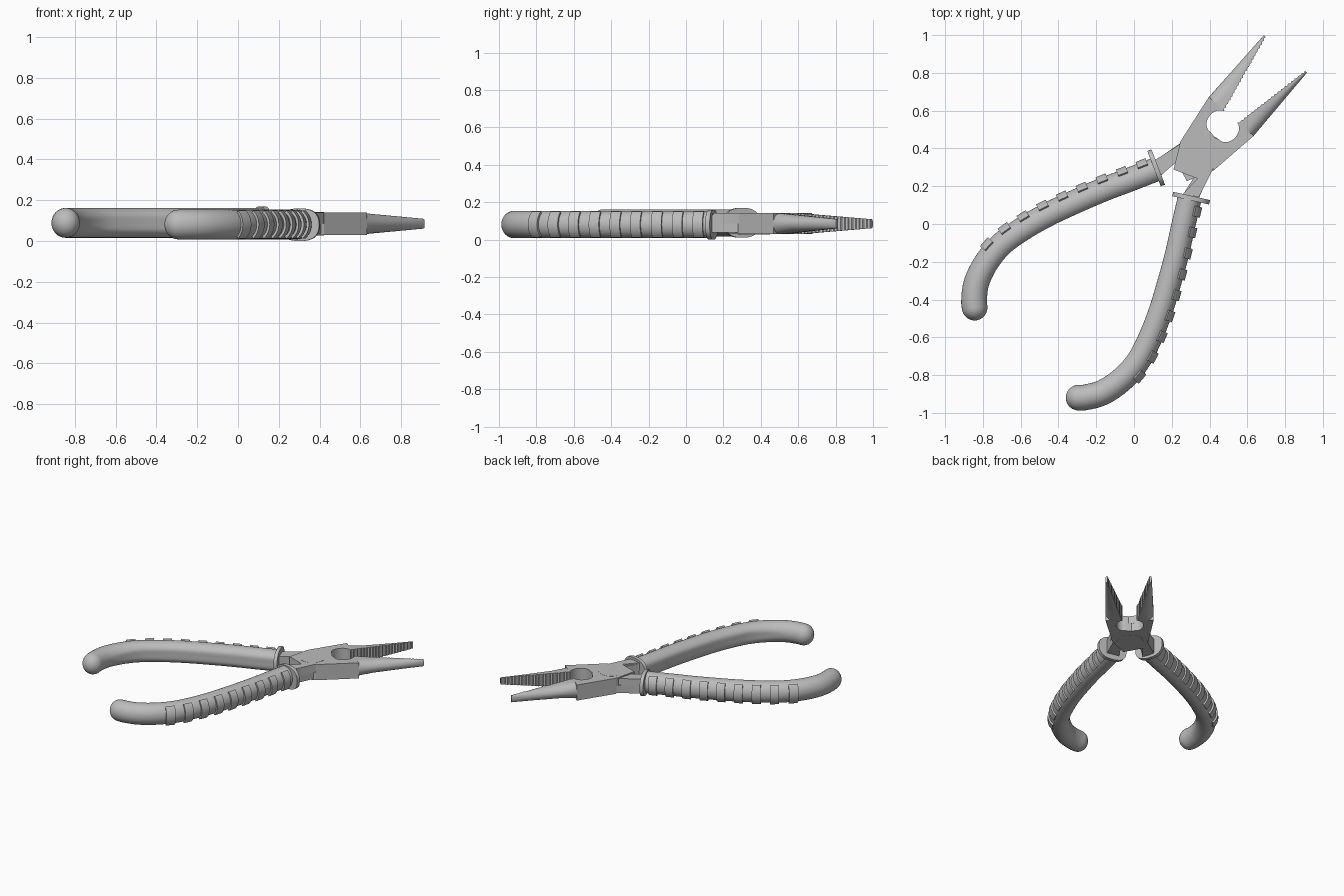
import bpy, bmesh, math
from mathutils import Vector, Matrix

if "Cube" in bpy.data.objects:
    bpy.data.objects.remove(bpy.data.objects["Cube"])

steel = bpy.data.materials.new("plain grey")
steel.use_nodes = True
GREY = (0.5, 0.5, 0.5, 1)
steel.diffuse_color = GREY
steel.node_tree.nodes["Principled BSDF"].inputs["Base Color"].default_value = GREY

# Tool frame: x runs along the jaws, y across, z = 0 at mid thickness
TOOL = Matrix.Translation((0.337, 0.364, 0.085)) @ Matrix.Rotation(math.radians(49.1), 4, "Z")
FLIP = Matrix.Rotation(math.pi, 4, "X")
HALF = 0.056


def finish(name, bm, flipped, angle=30):
    """Turn a bmesh into a placed, shaded object; flipped gives the opposite half."""
    bmesh.ops.recalc_face_normals(bm, faces=bm.faces)
    bm.transform(TOOL @ FLIP if flipped else TOOL)
    mesh = bpy.data.meshes.new(name)
    bm.to_mesh(mesh)
    bm.free()
    mesh.materials.append(steel)
    obj = bpy.data.objects.new(name, mesh)
    bpy.context.collection.objects.link(obj)
    bpy.ops.object.select_all(action="DESELECT")
    obj.select_set(True)
    bpy.context.view_layer.objects.active = obj
    bpy.ops.object.shade_smooth_by_angle(angle=math.radians(angle))


def loft(bm, rings):
    """Skin closed rings of equal length and cap both ends."""
    rows = [[bm.verts.new(p) for p in ring] for ring in rings]
    n = len(rows[0])
    for a, b in zip(rows, rows[1:]):
        for i in range(n):
            j = (i + 1) % n
            bm.faces.new((a[i], a[j], b[j], b[i]))
    bm.faces.new(rows[0])
    bm.faces.new(rows[-1])


def plate(name, outline, low, high, flipped):
    bm = bmesh.new()
    loft(bm, [[(x, y, z) for x, y in outline] for z in (low, high)])
    finish(name, bm, flipped)


# Grip centre line, smoothed and measured by distance
KNOTS = [Vector(p) for p in (
    (-0.07, 0.04), (-0.20, 0.112), (-0.338, 0.185), (-0.462, 0.252), (-0.591, 0.315),
    (-0.751, 0.387), (-0.893, 0.438), (-1.033, 0.472), (-1.161, 0.472),
    (-1.276, 0.443), (-1.352, 0.395), (-1.382, 0.365), (-1.41, 0.335))]
PATH = []
for a, b, c, d in zip(KNOTS, KNOTS[1:], KNOTS[2:], KNOTS[3:]):
    for k in range(8):
        t = k / 8
        PATH.append(0.5 * (2 * b + (c - a) * t + (2 * a - 5 * b + 4 * c - d) * t ** 2
                           + (3 * b - a - 3 * c + d) * t ** 3))
PATH.append(KNOTS[-2])
LENGTH = sum((q - p).length for p, q in zip(PATH, PATH[1:]))


def along(dist):
    """Point and outward normal at a distance down the grip."""
    for p, q in zip(PATH, PATH[1:]):
        step = (q - p).length
        if dist <= step or q == PATH[-1]:
            break
        dist -= step
    way = (q - p).normalized()
    return p + way * dist, Vector((way.y, -way.x))


def grip_point(dist, ang, scale=1.0, lift=0.0):
    p, n = along(dist)
    flat = 0.87 + 0.13 * min(1, max(0, (dist - 0.9) / 0.3))
    side = max(math.cos(ang), -flat) * (0.068 * scale + lift)
    q = p + n * side
    return (q.x, q.y, math.sin(ang) * (0.073 * scale + lift) + 0.004)


def grip(side, flipped):
    # Soft sleeve with a round end
    bm = bmesh.new()
    stations = [(LENGTH * k / 48, 1.0) for k in range(49)]
    for k in range(1, 9):
        a = math.pi / 2 * k / 8.2
        stations.append((LENGTH + 0.069 * math.sin(a), math.cos(a)))
    loft(bm, [[grip_point(d, math.tau * i / 32, s) for i in range(32)] for d, s in stations])
    finish(side + "_grip", bm, flipped, 40)

    # Finger ribs on the outer edge
    bm = bmesh.new()
    arc = [math.radians(-54 + 9 * i) for i in range(13)]
    for k in range(9):
        start = 0.035 + 0.113 * k
        loft(bm, [[grip_point(start + 0.055 * j / 4, a, 1, 0.012) for a in arc]
                  + [grip_point(start + 0.055 * j / 4, a, 0.9) for a in reversed(arc)]
                  for j in range(5)])
    finish(side + "_grip_ribs", bm, flipped)

    # Guard collar
    bm = bmesh.new()
    p, n = along(0.0)
    p = p + n * 0.012
    way = Vector((-n.y, n.x))
    rings = []
    for shift in (-0.012, 0.012):
        ring = []
        for i in range(40):
            a = math.tau * i / 40
            c, s = math.cos(a), math.sin(a)
            q = p + way * shift + n * math.copysign(abs(c) ** 0.8, c) * 0.1
            ring.append((q.x, q.y, math.copysign(abs(s) ** 0.8, s) * 0.08 + 0.005))
        rings.append(ring)
    loft(bm, rings)
    finish(side + "_collar", bm, flipped)


def jaw(side, flipped):
    # Half-round tapered nose with a toothed inner face
    bm = bmesh.new()
    rings = []
    teeth = 40
    for k in range(teeth + 1):
        t = k / teeth
        x = 0.268 + 0.442 * t
        inner = 0.048 + 0.088 * t + (0.006 if k % 2 else 0)
        outer = 0.157 - 0.006 * t
        h = HALF + (0.024 - HALF) * t
        f = 0.5 - 0.3 * min(1, t * 4)
        ring = [(x, inner, -h)]
        for i in range(13):
            a = math.radians(-90 + 15 * i)
            base = 0.048 + 0.088 * t + 0.007
            y = base + (outer - base) * (f + (1 - f) * math.cos(a))
            ring.append((x, y, h * math.sin(a)))
        ring.append((x, inner, h))
        rings.append(ring)
    loft(bm, rings)
    finish(side + "_jaw", bm, flipped)

    # Jaw root with the round cutter notch
    notch = []
    for i in range(17):
        a = math.radians(188 - 178 * i / 16 + 0)
        notch.append((0.203 + 0.066 * math.cos(a), 0.037 + 0.052 * math.sin(a)))
    plate(side + "_jaw_root",
          [(0.272, 0.048), (0.272, 0.157), (-0.004, 0.117), (0.05, 0.03), (0.125, 0.0)] + notch,
          -HALF, HALF, flipped)


def joint(side, flipped):
    # Half-thickness lap crossing to the opposite handle
    plate(side + "_joint_lap",
          [(-0.004, 0.117), (-0.141, 0.047), (-0.094, -0.08), (-0.215, -0.075),
           (-0.16, -0.15), (0.0, -0.108), (0.07, -0.115), (0.125, -0.03), (0.138, 0.03)],
          0.0, HALF, flipped)
    # Handle neck
    plate(side + "_neck",
          [(-0.09, -0.06), (-0.225, -0.08), (-0.19, -0.16), (-0.155, -0.15), (-0.02, -0.11)],
          -HALF * 0.85, HALF * 0.85, flipped)


for side, flipped in (("left", False), ("right", True)):
    grip(side, flipped)
    jaw(side, flipped)
    joint(side, flipped)

# Pivot rivet, almost flush
bm = bmesh.new()
bmesh.ops.create_cone(bm, cap_ends=True, segments=40, radius1=0.085, radius2=0.085,
                      depth=2 * HALF + 0.002)
finish("pivot_rivet", bm, False)
